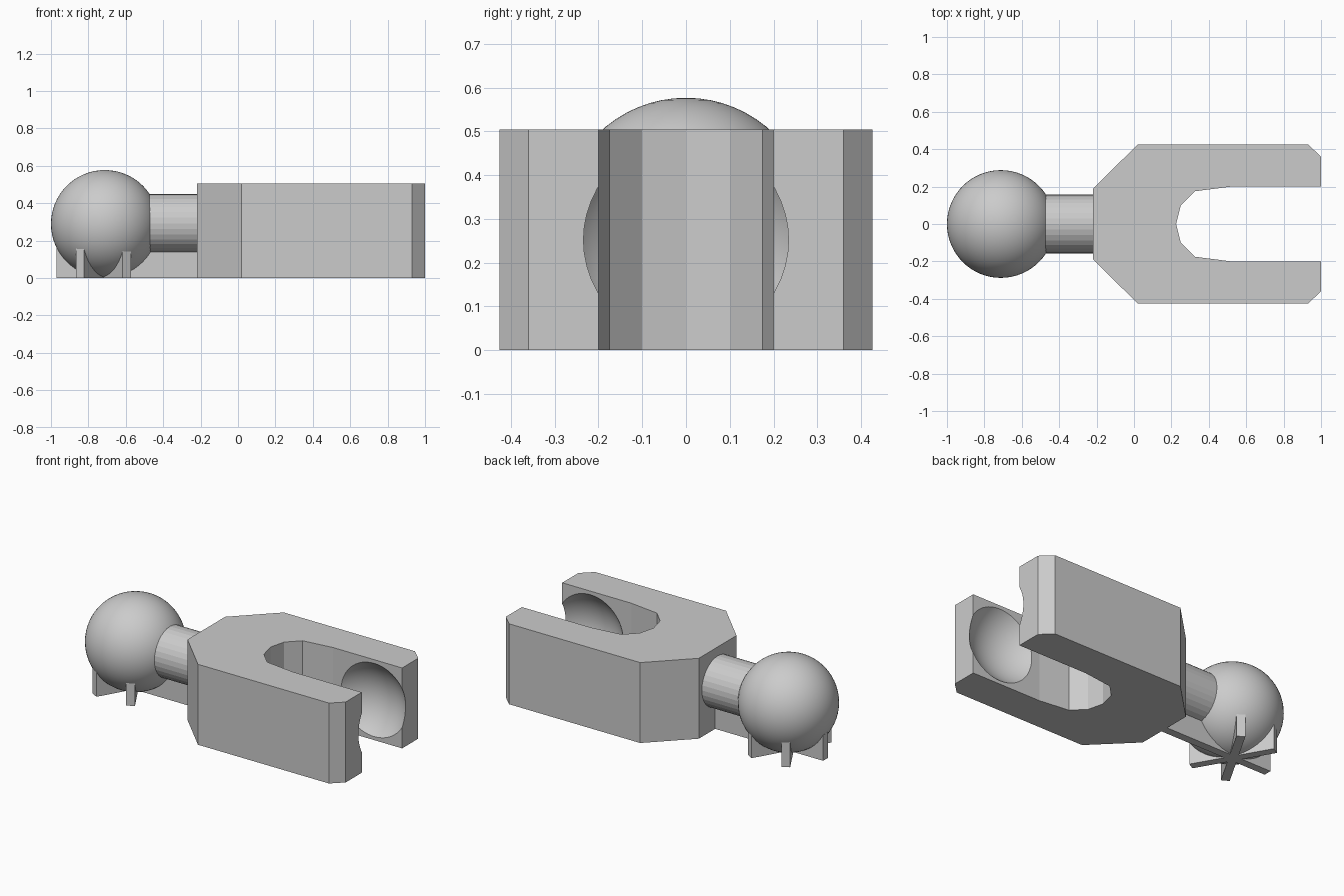
import bpy
import bmesh
from math import radians, pi
from mathutils import Matrix, Vector

cube = bpy.data.objects.get("Cube")
if cube:
    bpy.data.objects.remove(cube, do_unlink=True)

grey = bpy.data.materials.new("plain grey")
grey.use_nodes = True
colour = (0.6, 0.6, 0.6, 1)
grey.diffuse_color = colour
grey.node_tree.nodes["Principled BSDF"].inputs["Base Color"].default_value = colour


def add_object(name, bm, smooth=False):
    bmesh.ops.recalc_face_normals(bm, faces=bm.faces)
    for face in bm.faces:
        face.smooth = smooth
    mesh = bpy.data.meshes.new(name)
    bm.to_mesh(mesh)
    bm.free()
    mesh.materials.append(grey)
    obj = bpy.data.objects.new(name, mesh)
    bpy.context.collection.objects.link(obj)
    return obj


def sphere(name, centre, radius):
    bm = bmesh.new()
    bmesh.ops.create_uvsphere(bm, u_segments=64, v_segments=32, radius=radius,
                              matrix=Matrix.Translation(centre))
    return add_object(name, bm, smooth=True)


def fin(name, angle, length):
    # Upright plate running outwards from the foot of the ball
    bm = bmesh.new()
    place = Matrix.Translation((-0.72, 0, 0)) @ Matrix.Rotation(angle, 4, "Z")
    size = Matrix.Diagonal((length, 0.05, 0.16, 1))
    bmesh.ops.create_cube(bm, size=1, matrix=place @
                          Matrix.Translation((length / 2, 0, 0.08)) @ size)
    return add_object(name, bm)


# Fork: half outline mirrored across the centre line, then extruded upwards
half = [(-0.22, 0.187), (0.02, 0.426), (0.93, 0.426), (1, 0.36), (1, 0.2),
        (0.52, 0.2), (0.325, 0.175), (0.25, 0.1), (0.225, 0)]
outline = half + [(x, -y) for x, y in reversed(half[:-1])]
bm = bmesh.new()
base = bm.faces.new([bm.verts.new((x, y, 0)) for x, y in outline])
raised = bmesh.ops.extrude_face_region(bm, geom=[base])["geom"]
bmesh.ops.translate(bm, vec=Vector((0, 0, 0.505)),
                    verts=[v for v in raised if isinstance(v, bmesh.types.BMVert)])
fork = add_object("fork", bm)

# Round sockets cut into the inner faces of both arms
cutter = sphere("socket_cutter", (0.805, 0, 0.252), 0.305)
cutter.hide_render = True
cut = fork.modifiers.new("sockets", "BOOLEAN")
cut.operation = "DIFFERENCE"
cut.solver = "EXACT"
cut.object = cutter
bpy.context.view_layer.objects.active = fork
bpy.ops.object.modifier_apply(modifier=cut.name)
bpy.data.objects.remove(cutter, do_unlink=True)

# Ball and the shaft that joins it to the fork
sphere("ball", (-0.712, 0, 0.289), 0.288)
bm = bmesh.new()
bmesh.ops.create_cone(bm, cap_ends=True, segments=32, radius1=0.157, radius2=0.157,
                      depth=0.4, matrix=Matrix.Translation((-0.41, 0, 0.292)) @
                      Matrix.Rotation(pi / 2, 4, "Y"))
add_object("shaft", bm)

# Star of support fins, with one rib reaching the fork
fin("support_rib", 0, 0.51)
for i in range(1, 6):
    fin(f"support_fin_{i}", radians(60 * i), 0.25)
